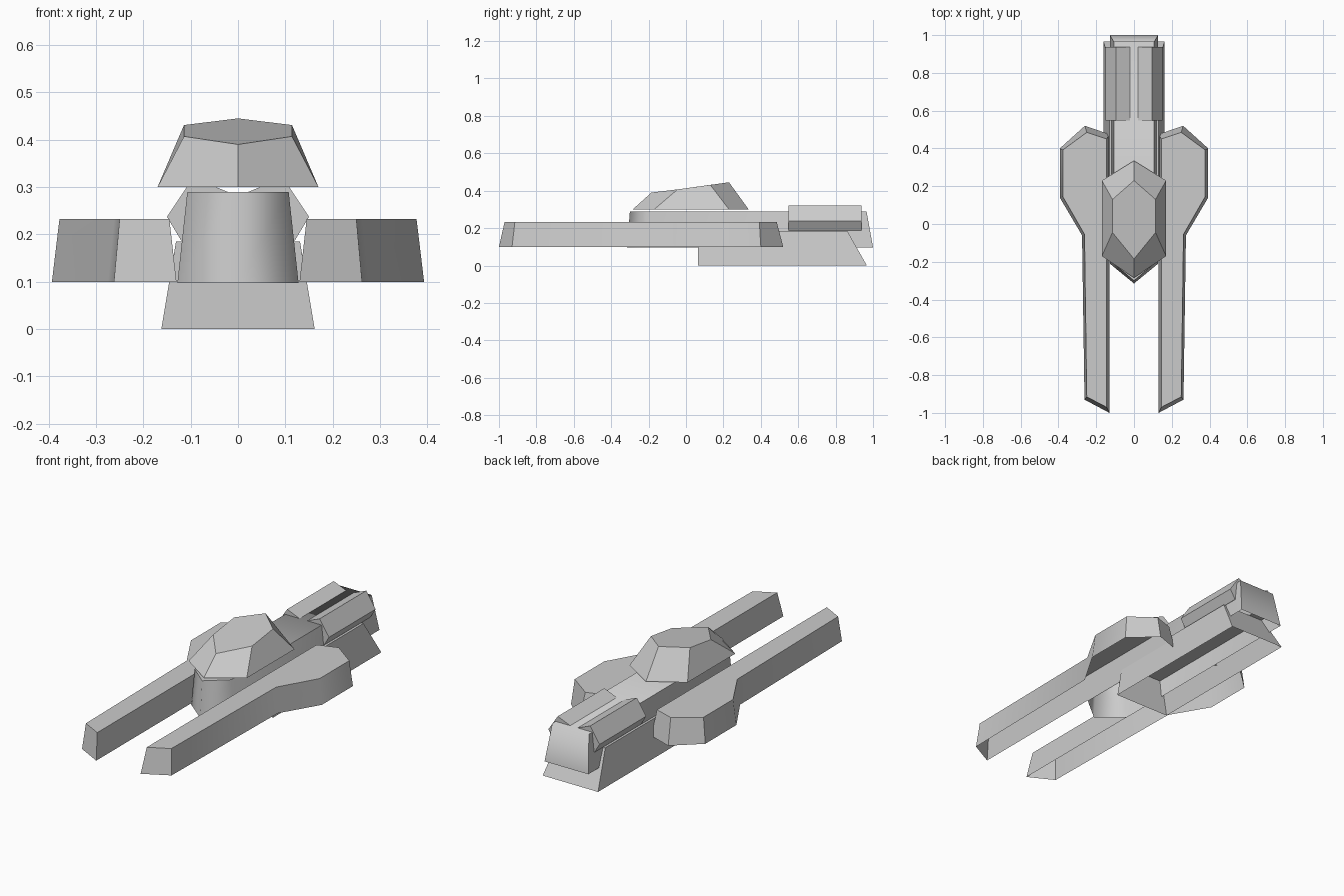
import bpy, bmesh, math

if "Cube" in bpy.data.objects:
    bpy.data.objects.remove(bpy.data.objects["Cube"])


def loft(name, bottom, top, cap_bottom=False, mirror=False, smooth=None):
    """Join two matching rings of 3D points with side walls and cap the end."""
    bm = bmesh.new()
    lo = [bm.verts.new(p) for p in bottom]
    hi = [bm.verts.new(p) for p in top]
    n = len(lo)
    for i in range(n):
        j = (i + 1) % n
        bm.faces.new((lo[i], lo[j], hi[j], hi[i]))
    bm.faces.new(hi)
    if cap_bottom:
        bm.faces.new(lo[::-1])
    bmesh.ops.recalc_face_normals(bm, faces=bm.faces)
    me = bpy.data.meshes.new(name)
    bm.to_mesh(me)
    bm.free()
    ob = bpy.data.objects.new(name, me)
    bpy.context.collection.objects.link(ob)
    if smooth:
        bpy.ops.object.select_all(action='DESELECT')
        ob.select_set(True)
        bpy.context.view_layer.objects.active = ob
        bpy.ops.object.shade_smooth_by_angle(angle=math.radians(smooth))
    if mirror:
        ob.modifiers.new("Mirror", 'MIRROR').use_mirror_merge = False
    return ob


def at(z, pts):
    return [(x, y, z) for x, y in pts]


def symmetric(half):
    """Complete a ring from its right half (front to back)."""
    return half + [(-p[0],) + tuple(p[1:]) for p in reversed(half) if p[0] > 0]


# Forward prongs with wide rear shoulders, open underneath
loft("side_prong",
     at(0.10, [(0.13, -1.0), (0.262, -0.93), (0.275, -0.06), (0.393, 0.14),
               (0.393, 0.40), (0.26, 0.52), (0.13, 0.475)]),
     at(0.233, [(0.145, -0.97), (0.25, -0.915), (0.262, -0.055), (0.377, 0.145),
                (0.377, 0.392), (0.25, 0.485), (0.145, 0.45)]),
     mirror=True, smooth=40)

# Central hull with pointed nose
loft("main_hull",
     at(0.097, symmetric([(0, -0.315), (0.128, -0.21), (0.128, 1.0)])),
     at(0.29, symmetric([(0, -0.30), (0.107, -0.21), (0.107, 0.965)])),
     smooth=80)

# Lower keel with sloped stern, open underneath
loft("keel",
     at(0.0, [(0.162, 0.063), (0.162, 0.967), (-0.162, 0.967), (-0.162, 0.063)]),
     at(0.185, [(0.131, 0.063), (0.131, 0.862), (-0.131, 0.862), (-0.131, 0.063)]))

# Faceted engine pods on the upper rear
pod = [(0.015, 0.287), (0.095, 0.32), (0.15, 0.237), (0.12, 0.187), (0.04, 0.187)]
loft("engine_pod", [(x, 0.547, z) for x, z in pod], [(x, 0.937, z) for x, z in pod],
     cap_bottom=True, mirror=True)

# Six-sided cabin with a roof that rises to the rear
loft("cabin",
     at(0.30, symmetric([(0, -0.285), (0.17, -0.17), (0.17, 0.23), (0, 0.335)])),
     symmetric([(0, -0.185, 0.39), (0.114, -0.045, 0.407),
                (0.114, 0.13, 0.431), (0, 0.23, 0.445)]))
